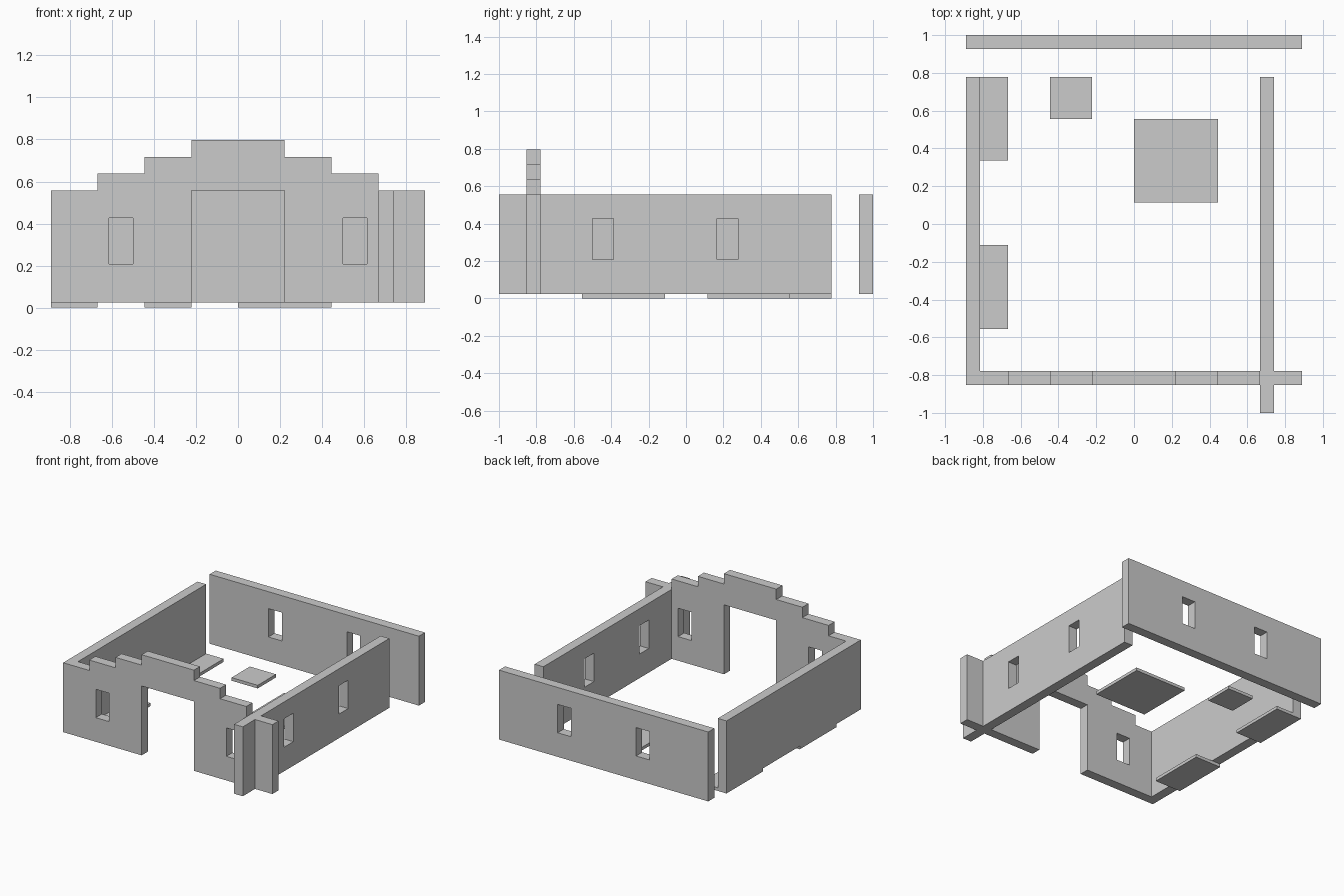
import bpy, bmesh

if "Cube" in bpy.data.objects:
    bpy.data.objects.remove(bpy.data.objects["Cube"])

T = 0.074                            # wall thickness
Z0, Z1, STEP = 0.024, 0.557, 0.08    # wall base, wall top, gable step
W0, W1 = 0.209, 0.427                # window sill and head


def finish(name, bm):
    bmesh.ops.recalc_face_normals(bm, faces=bm.faces)
    mesh = bpy.data.meshes.new(name)
    bm.to_mesh(mesh)
    bm.free()
    ob = bpy.data.objects.new(name, mesh)
    bpy.context.collection.objects.link(ob)
    return ob


def rect(a, b, c, d):
    return [(a, c), (b, c), (b, d), (a, d)]


def wall(name, outline, windows, axis, centre):
    """Extruded 2D profile with window holes; runs along the given axis."""
    cu = bpy.data.curves.new(name + "_profile", 'CURVE')
    cu.dimensions, cu.fill_mode, cu.extrude = '2D', 'BOTH', T / 2
    for loop in [outline] + [rect(u - 0.057, u + 0.057, W0, W1) for u in windows]:
        sp = cu.splines.new('POLY')
        sp.points.add(len(loop) - 1)
        for p, (u, v) in zip(sp.points, loop):
            p.co = (u, v, 0, 1)
        sp.use_cyclic_u = True
    tmp = bpy.data.objects.new(name + "_profile", cu)
    bpy.context.collection.objects.link(tmp)
    bpy.context.view_layer.update()
    mesh = bpy.data.meshes.new_from_object(
        tmp.evaluated_get(bpy.context.evaluated_depsgraph_get()))
    bpy.data.objects.remove(tmp)
    bm = bmesh.new()
    bm.from_mesh(mesh)
    bpy.data.meshes.remove(mesh)
    bmesh.ops.remove_doubles(bm, verts=bm.verts, dist=1e-4)
    for vert in bm.verts:
        u, v, w = vert.co
        vert.co = (u, centre + w, v) if axis == 'x' else (centre + w, u, v)
    for f in bm.faces:
        f.smooth = False
    finish(name, bm)


def box(name, x0, x1, y0, y1, z0, z1):
    bm = bmesh.new()
    bmesh.ops.create_cube(bm, size=1)
    for v in bm.verts:
        v.co = (x1 if v.co.x > 0 else x0, y1 if v.co.y > 0 else y0,
                z1 if v.co.z > 0 else z0)
    finish(name, bm)


# Stepped front wall with doorway: right half of the outline, then mirrored
half = [(0.222, Z1), (0.222, Z0), (0.889, Z0), (0.889, Z1)]
for i, x in enumerate((0.667, 0.444, 0.222)):
    half += [(x, Z1 + i * STEP), (x, Z1 + (i + 1) * STEP)]
outline = half + [(-x, z) for x, z in reversed(half)]
wall("front_wall", outline, (-0.555, 0.555), 'x', -0.815)

# Back, right and left walls
wall("back_wall", rect(-0.889, 0.889, Z0, Z1), (-0.333, 0.333), 'x', 0.963)
wall("right_wall", rect(-0.778, 0.778, Z0, Z1), (-0.444, 0.222), 'y', 0.704)
box("left_wall", -0.889, -0.815, -0.778, 0.778, Z0, Z1)

# Right wall end projecting past the front wall
box("right_wall_end", 0.667, 0.741, -1.0, -0.852, Z0, Z1)

# Floor slabs
for i, (x0, x1, y0, y1) in enumerate([
        (-0.889, -0.667, 0.335, 0.778), (-0.889, -0.667, -0.555, -0.111),
        (-0.444, -0.222, 0.556, 0.778), (0.0, 0.444, 0.114, 0.557)]):
    box(f"floor_slab_{i + 1}", x0, x1, y0, y1, 0.0, Z0)
